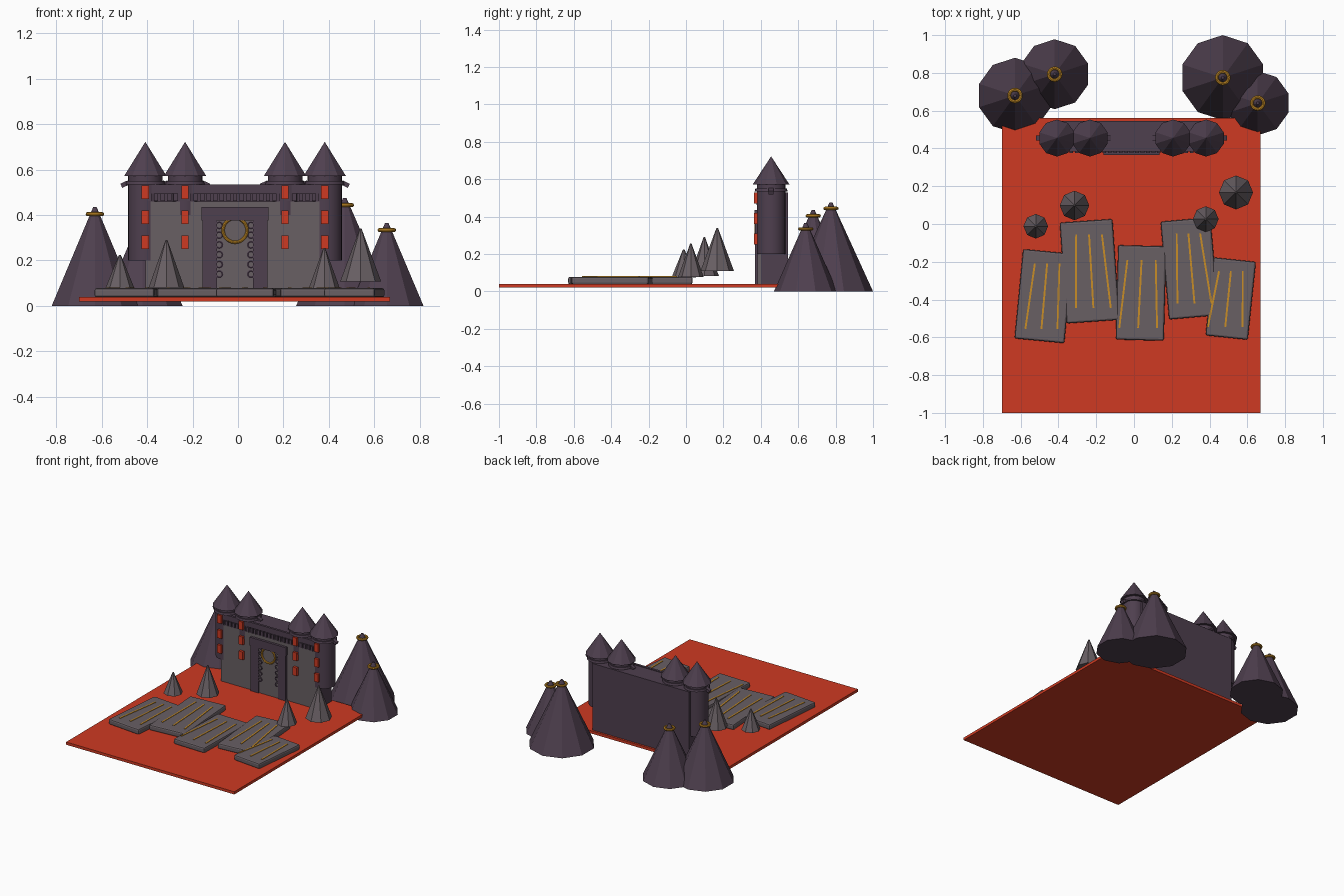
import bpy, bmesh, math
from mathutils import Matrix, Vector

if "Cube" in bpy.data.objects:
    bpy.data.objects.remove(bpy.data.objects["Cube"])


def material(name, rgb):
    m = bpy.data.materials.new(name)
    m.use_nodes = True
    m.diffuse_color = (*rgb, 1)
    m.node_tree.nodes["Principled BSDF"].inputs["Base Color"].default_value = (*rgb, 1)
    return m


RED = material("lava red", (0.62, 0.042, 0.016))
PURPLE = material("dark purple stone", (0.077, 0.05, 0.077))
GREY = material("warm grey stone", (0.14, 0.115, 0.127))
GOLD = material("gold", (0.58, 0.27, 0.02))


def finish(bm, name, mat, smooth=False):
    bmesh.ops.recalc_face_normals(bm, faces=bm.faces)
    mesh = bpy.data.meshes.new(name)
    bm.to_mesh(mesh)
    bm.free()
    mesh.materials.append(mat)
    ob = bpy.data.objects.new(name, mesh)
    bpy.context.collection.objects.link(ob)
    if smooth:
        bpy.ops.object.select_all(action="DESELECT")
        ob.select_set(True)
        bpy.context.view_layer.objects.active = ob
        bpy.ops.object.shade_smooth_by_angle(angle=math.radians(35))
    return ob


def block(name, mat, center, size, turn=0, axis="Z", bevel=0):
    bm = bmesh.new()
    bmesh.ops.create_cube(bm, size=1, matrix=Matrix.Diagonal((*size, 1)))
    if bevel:
        bmesh.ops.bevel(bm, geom=bm.edges[:], offset=bevel, segments=2,
                        profile=0.5, affect="EDGES")
    bm.transform(Matrix.Translation(center) @ Matrix.Rotation(math.radians(turn), 4, axis))
    return finish(bm, name, mat)


def span(name, mat, x, y, z):
    """Box given by its low and high limits on each axis."""
    lims = (x, y, z)
    return block(name, mat, [sum(l) / 2 for l in lims], [l[1] - l[0] for l in lims])


def cone(name, mat, x, y, z, r, tip=0.0, sides=10, smooth=False):
    bm = bmesh.new()
    mid = Matrix.Translation((x, y, sum(z) / 2))
    bmesh.ops.create_cone(bm, cap_ends=True, segments=sides, radius1=r, radius2=tip,
                          depth=z[1] - z[0], matrix=mid)
    if tip == 0:
        bmesh.ops.remove_doubles(bm, verts=bm.verts, dist=1e-5)
    return finish(bm, name, mat, smooth)


def ring(name, mat, center, r, tube, upright=False, n=20, m=8):
    """Torus made by spinning a small circle."""
    bm = bmesh.new()
    circle = bmesh.ops.create_circle(bm, segments=m, radius=tube,
                                     matrix=Matrix.Translation((r, 0, 0)) @ Matrix.Rotation(math.pi / 2, 4, "X"))
    bmesh.ops.spin(bm, geom=circle["verts"] + bm.edges[:], cent=(0, 0, 0), axis=(0, 0, 1),
                   angle=math.tau, steps=n, use_merge=True)
    bmesh.ops.remove_doubles(bm, verts=bm.verts, dist=1e-5)
    if upright:
        bm.transform(Matrix.Rotation(math.pi / 2, 4, "X"))
    bm.transform(Matrix.Translation(center))
    return finish(bm, name, mat, True)


# Ground plate
span("ground", RED, (-0.7, 0.67), (-1, 0.56), (0.02, 0.04))

# Mountains with a gold ring near the peak: x, y, radius, peak height
for x, y, r, top in ((-0.63, 0.68, 0.2, 0.435), (-0.42, 0.793, 0.185, 0.395),
                     (0.47, 0.775, 0.225, 0.475), (0.655, 0.64, 0.17, 0.365)):
    cone("mountain", PURPLE, x, y, (0, top), r, 0.008)
    ring("mountain_ring", GOLD, (x, y, top - 0.031), 0.032, 0.009)

# Small rocks: x, y, radius, base, peak
for x, y, r, low, top in ((-0.52, -0.012, 0.065, 0.075, 0.225), (-0.315, 0.098, 0.078, 0.082, 0.29),
                          (0.38, 0.026, 0.068, 0.078, 0.255), (0.54, 0.167, 0.09, 0.108, 0.34)):
    cone("rock", GREY, x, y, (low, top), r, 0.004, sides=8)

# Paving slabs: center, size and turn, then the gold grooves on each
slabs = (((-0.478, -0.382), (0.265, 0.475), -5.5, (-0.46, -0.49), (0.065, 0.085), (-0.21, -0.555)),
         ((-0.235, -0.25), (0.28, 0.535), 4, (-0.238, -0.215), (0.068, 0.092), (-0.055, -0.445)),
         ((0.037, -0.365), (0.255, 0.5), -1.5, (0.04, 0.022), (0.075, 0.1), (-0.19, -0.55)),
         ((0.295, -0.235), (0.265, 0.52), 5, (0.288, 0.32), (0.062, 0.09), (-0.05, -0.42)),
         ((0.512, -0.395), (0.225, 0.415), -6, (0.513, 0.483), (0.063, 0.092), (-0.25, -0.545)))
for center, size, turn, mids, gaps, ends in slabs:
    block("paving_slab", GREY, (*center, 0.058), (*size, 0.04), turn, bevel=0.01)
    for i in (-1, 0, 1):
        a = Vector((mids[0] + i * gaps[0], ends[0]))
        b = Vector((mids[1] + i * gaps[1], ends[1]))
        d = b - a
        block("slab_groove", GOLD, (*((a + b) / 2), 0.079), (d.length, 0.01, 0.005),
              math.degrees(math.atan2(d.y, d.x)))

# Castle walls
CX = -0.013
span("castle_back", PURPLE, (CX - 0.395, CX + 0.395), (0.4, 0.545), (0.035, 0.53))
span("castle_front_wall", GREY, (CX - 0.395, CX + 0.395), (0.383, 0.402), (0.035, 0.46))
span("parapet", PURPLE, (CX - 0.395, CX + 0.395), (0.385, 0.402), (0.495, 0.535))
for i in range(27):
    block("parapet_tooth", PURPLE, (CX + (i - 13) * 0.029, 0.39, 0.478), (0.019, 0.026, 0.034))

# Towers with collar, roof, side tabs and glowing windows
for dx in (-0.395, -0.22, 0.22, 0.395):
    x, y = CX + dx, 0.455
    outer = abs(dx) > 0.3
    cone("tower", PURPLE, x, y, (0.2 if outer else 0.4, 0.58), 0.076, 0.076, 24, True)
    cone("tower_collar", PURPLE, x, y, (0.535, 0.55), 0.088, 0.084, 24, True)
    cone("tower_roof", PURPLE, x, y, (0.572, 0.722), 0.098, sides=10)
    for s in (-1, 1):
        block("tower_tab", PURPLE, (x + s * 0.09, y, 0.536), (0.035, 0.026, 0.02), s * 25, "Y")
    for z in (0.28, 0.39, 0.5):
        block("tower_window", RED, (x, 0.376, z), (0.032, 0.024, 0.06))

# Gate: posts, lintel, door, gold ring and chains
for s in (-1, 1):
    block("gate_post", PURPLE, (CX + s * 0.111, 0.379, 0.21), (0.064, 0.02, 0.34))
    for i in range(6):
        ring("chain_link", PURPLE, (CX + s * 0.07, 0.374, 0.14 + i * 0.043),
             0.014, 0.005, True, 12, 6)
block("gate_lintel", PURPLE, (CX, 0.377, 0.405), (0.295, 0.024, 0.06))
block("gate_door", GREY, (CX, 0.381, 0.205), (0.16, 0.01, 0.34))
ring("gate_ring", GOLD, (CX, 0.372, 0.333), 0.053, 0.007, True, 28)
